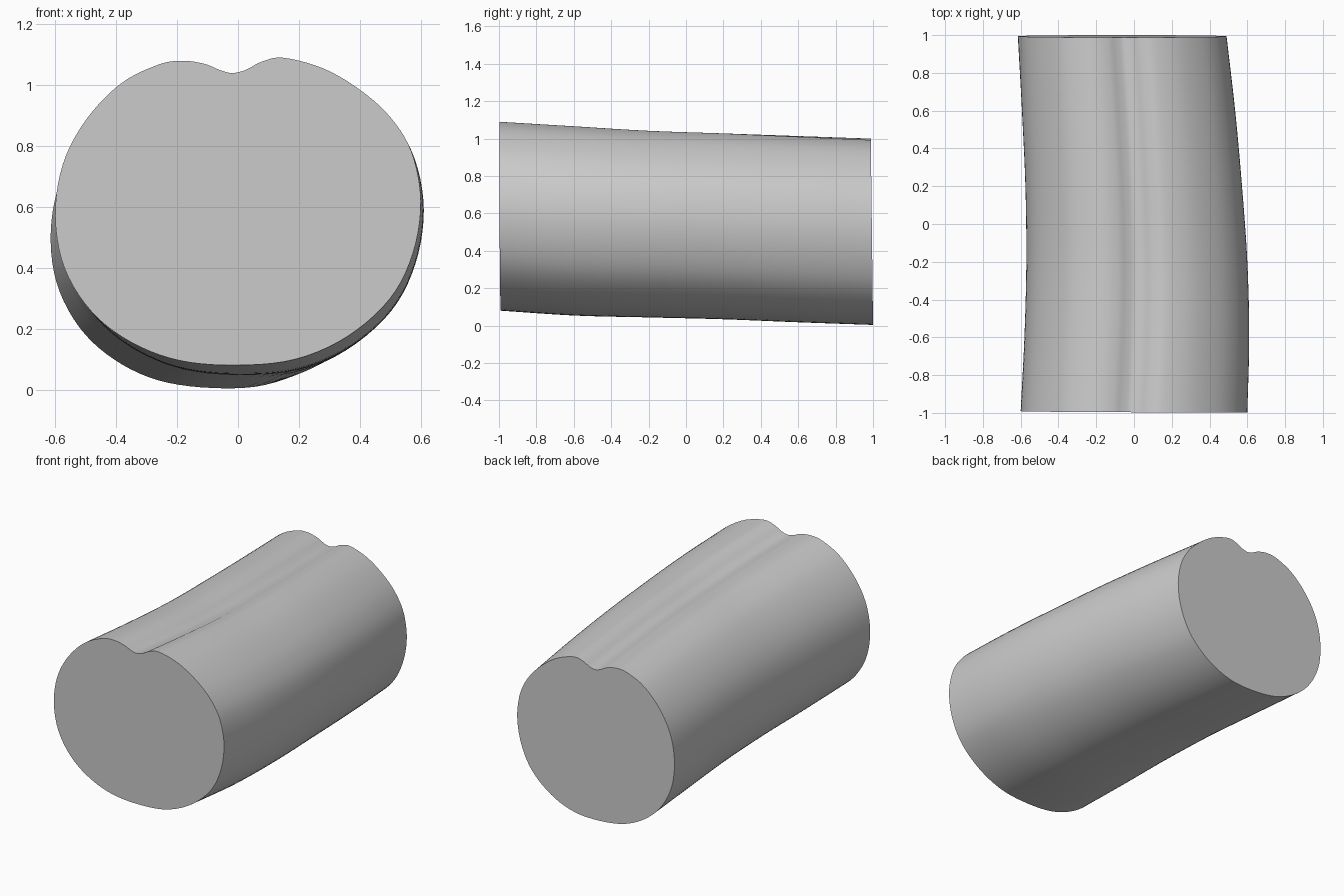
import bpy, bmesh, math

if "Cube" in bpy.data.objects:
    bpy.data.objects.remove(bpy.data.objects["Cube"])

# Closed cross-section of the front end (x, z), with a groove on top
SECTION = [(-.02, 1.04), (-.06, 1.05), (-.11, 1.07), (-.18, 1.08), (-.26, 1.068), (-.385, 1.005),
           (-.50, .885), (-.575, .74), (-.60, .57), (-.57, .40), (-.48, .255), (-.35, .155),
           (-.19, .095), (0, .08), (.19, .10), (.36, .175), (.50, .30), (.575, .45),
           (.60, .62), (.57, .78), (.50, .895), (.40, .985), (.28, 1.055), (.15, 1.09),
           (.08, 1.078), (.025, 1.05)]

# Stations along the length: y, left, right, bottom, top
STATIONS = [(-1, -.60, .60, .08, 1.09), (-.6, -.58, .61, .054, 1.066),
            (-.2, -.57, .60, .044, 1.042), (.2, -.575, .572, .034, 1.028),
            (.6, -.593, .536, .018, 1.014), (1, -.615, .49, .004, 1.0)]


def spline(p0, p1, p2, p3, t):
    """Catmull-Rom interpolation of tuples"""
    return tuple(.5 * (2 * b + (c - a) * t + (2 * a - 5 * b + 4 * c - d) * t * t
                       + (3 * b - a - 3 * c + d) * t ** 3)
                 for a, b, c, d in zip(p0, p1, p2, p3))


# Smooth outline and smooth stations
n = len(SECTION)
outline = [spline(SECTION[i - 1], SECTION[i], SECTION[(i + 1) % n], SECTION[(i + 2) % n], k / 5)
           for i in range(n) for k in range(5)]
first = tuple(2 * a - b for a, b in zip(STATIONS[0], STATIONS[1]))
last = tuple(2 * a - b for a, b in zip(STATIONS[-1], STATIONS[-2]))
ext = [first] + STATIONS + [last]
path = [spline(*ext[i:i + 4], k / 8) for i in range(len(STATIONS) - 1) for k in range(8)]
path.append(STATIONS[-1])

# Loft the rolled section through the stations
bm = bmesh.new()
rings = []
for y, left, right, bottom, top in path:
    s = (y + 1) / 2
    roll = math.radians(-3.2 * s)
    c, sn = math.cos(roll), math.sin(roll)
    pts = [(x * c - (z - .58) * sn, x * sn + (z - .58) * c) for x, z in outline]
    x0, x1 = min(p[0] for p in pts), max(p[0] for p in pts)
    z0, z1 = min(p[1] for p in pts), max(p[1] for p in pts)
    ring = []
    for px, pz in pts:
        u, v = (px - x0) / (x1 - x0), (pz - z0) / (z1 - z0)
        # The end cuts are very slightly tilted
        dy = (1 - s) * (.006 * (1 - u) + .006 * (1 - v)) - s * .012 * v
        ring.append(bm.verts.new((left + u * (right - left), y + dy, bottom + v * (top - bottom))))
    rings.append(ring)
m = len(outline)
for a, b in zip(rings, rings[1:]):
    for i in range(m):
        j = (i + 1) % m
        bm.faces.new((a[i], a[j], b[j], b[i]))

# Flat end caps
bm.faces.new(rings[0])
bm.faces.new(rings[-1])
bmesh.ops.recalc_face_normals(bm, faces=bm.faces)

mesh = bpy.data.meshes.new("grooved_log")
bm.to_mesh(mesh)
bm.free()
log = bpy.data.objects.new("grooved_log", mesh)
bpy.context.collection.objects.link(log)

grey = bpy.data.materials.new("plain_grey")
grey.diffuse_color = (.6, .6, .6, 1)
grey.use_nodes = True
grey.node_tree.nodes["Principled BSDF"].inputs["Base Color"].default_value = grey.diffuse_color
mesh.materials.append(grey)

bpy.context.view_layer.objects.active = log
log.select_set(True)
bpy.ops.object.shade_smooth_by_angle(angle=math.radians(40))
